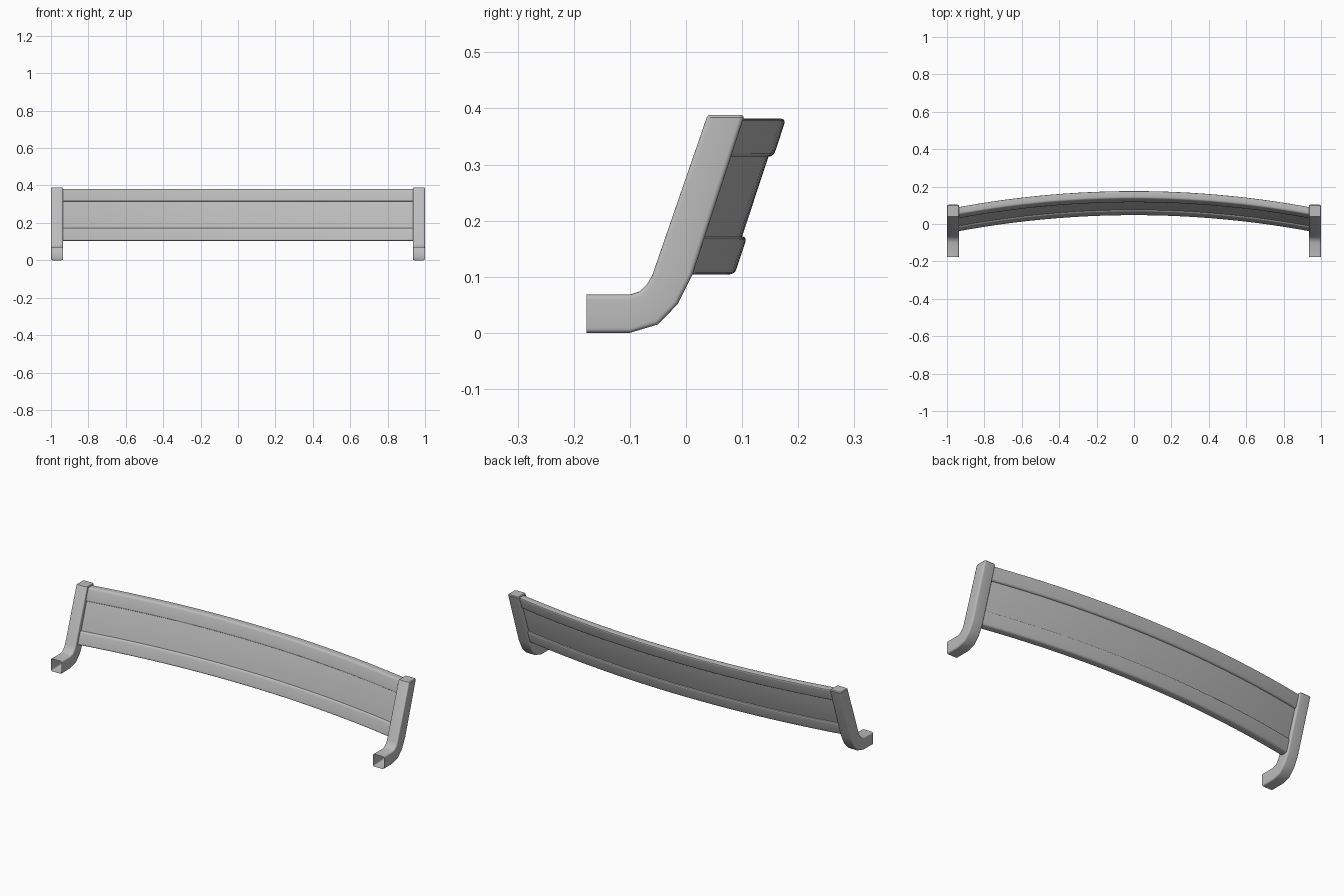
import bpy, bmesh, math
from mathutils import Vector

cube = bpy.data.objects.get("Cube")
if cube:
    bpy.data.objects.remove(cube, do_unlink=True)

# Single grey finish
grey = bpy.data.materials.new("Satin grey")
grey.use_nodes = True
COLOR = (0.5, 0.5, 0.5, 1)
grey.diffuse_color = COLOR
grey.node_tree.nodes["Principled BSDF"].inputs["Base Color"].default_value = COLOR


def rounded(corners, radius, steps=4):
    """Closed section with each corner replaced by a small curve."""
    points = []
    for i, p in enumerate(corners):
        a = p + (corners[i - 1] - p).normalized() * radius
        b = p + (corners[(i + 1) % len(corners)] - p).normalized() * radius
        for k in range(steps + 1):
            t = k / steps
            points.append(a * (1 - t) ** 2 + p * 2 * t * (1 - t) + b * t ** 2)
    return points


def loft(name, rings, cap_start=True):
    """Skin a list of matching rings and close the ends."""
    bm = bmesh.new()
    loops = [[bm.verts.new(p) for p in ring] for ring in rings]
    count = len(loops[0])
    for a, b in zip(loops, loops[1:]):
        for i in range(count):
            j = (i + 1) % count
            bm.faces.new((a[i], a[j], b[j], b[i]))
    bm.faces.new(loops[-1])
    if cap_start:
        bm.faces.new(loops[0][::-1])
    bmesh.ops.recalc_face_normals(bm, faces=bm.faces)
    mesh = bpy.data.meshes.new(name)
    bm.to_mesh(mesh)
    bm.free()
    obj = bpy.data.objects.new(name, mesh)
    bpy.context.collection.objects.link(obj)
    mesh.materials.append(grey)
    bpy.ops.object.select_all(action='DESELECT')
    obj.select_set(True)
    bpy.context.view_layer.objects.active = obj
    bpy.ops.object.shade_smooth_by_angle(angle=math.radians(35))
    return obj


# Bowed back: sections swept along a shallow arc between the brackets
HALF_SPAN, SAG, SEGMENTS = 0.95, 0.088, 32
ARC = (HALF_SPAN ** 2 + SAG ** 2) / (2 * SAG)


def back_y(z):
    return 0.087 + 0.33 * (z - 0.105)


def bowed_slat(name, low, high, front, back, radius):
    rings = []
    for s in range(SEGMENTS + 1):
        x = HALF_SPAN * (2 * s / SEGMENTS - 1)
        bow = math.sqrt(ARC ** 2 - x ** 2) - ARC
        corners = [Vector((x, back_y(z) - inset + bow, z))
                   for z, inset in ((low, front), (low, back),
                                    (high, back), (high, front))]
        rings.append(rounded(corners, radius))
    loft(name, rings)


bowed_slat("lower_rail", 0.104, 0.172, 0.042, 0.0, 0.011)
bowed_slat("upper_rail", 0.314, 0.382, 0.042, 0.0, 0.011)
bowed_slat("back_panel", 0.16, 0.326, 0.034, 0.009, 0.002)

# Bent square-tube brackets: (outer y, z) and (inner y, z) along the bend
BEND = [((-0.177, 0.0), (-0.177, 0.068)),
        ((-0.1, 0.0), (-0.1, 0.068)),
        ((-0.05, 0.015), (-0.082, 0.074)),
        ((-0.015, 0.051), (-0.069, 0.087)),
        ((0.012, 0.105), (-0.06, 0.103)),
        ((0.103, 0.384), (0.037, 0.384))]
WIDTH = 0.065

for side, label in ((1, "left"), (-1, "right")):
    outside, inside = side, side * (1 - WIDTH)
    rings = []
    for (oy, oz), (iy, iz) in BEND:
        rings.append(rounded([Vector((inside, oy, oz)), Vector((outside, oy, oz)),
                              Vector((outside, iy, iz)), Vector((inside, iy, iz))], 0.009))
    # Softened top edge; the front end stays open like a cut tube
    top = rings[-1]
    centre = sum(top, Vector()) / len(top)
    rings.append([centre + (p - centre) * 0.9 + Vector((0, 0, 0.004)) for p in top])
    loft(label + "_bracket", rings, cap_start=False)
